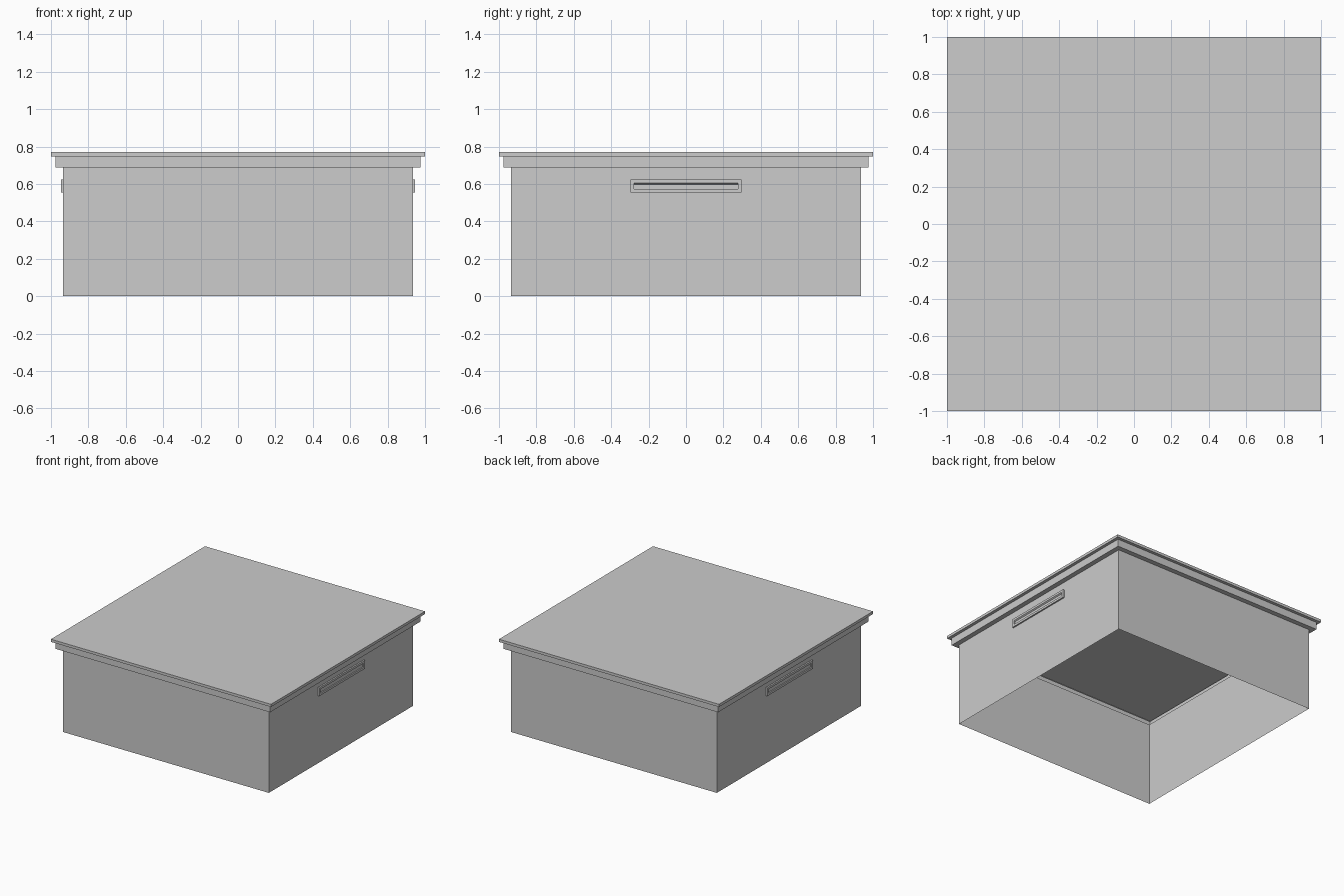
import bpy, bmesh

cube = bpy.data.objects.get("Cube")
if cube:
    bpy.data.objects.remove(cube, do_unlink=True)

grey = bpy.data.materials.new("light_grey")
grey.use_nodes = True
grey.diffuse_color = (0.604, 0.604, 0.604, 1)
grey.node_tree.nodes["Principled BSDF"].inputs["Base Color"].default_value = (0.604, 0.604, 0.604, 1)


def finish(name, bm):
    """Turn a bmesh into a named grey object."""
    mesh = bpy.data.meshes.new(name)
    bm.to_mesh(mesh)
    bm.free()
    mesh.materials.append(grey)
    obj = bpy.data.objects.new(name, mesh)
    bpy.context.collection.objects.link(obj)
    return obj


def square_shell(name, profile, capped=False):
    """Thin sheet through square rings given as (half width, height)."""
    bm = bmesh.new()
    rings = [[bm.verts.new((x * r, y * r, z)) for x, y in ((-1, -1), (1, -1), (1, 1), (-1, 1))]
             for r, z in profile]
    for low, high in zip(rings, rings[1:]):
        for i in range(4):
            j = (i + 1) % 4
            bm.faces.new((low[i], low[j], high[j], high[i]))
    if capped:
        bm.faces.new(rings[-1])
    finish(name, bm)


def box(lo, hi):
    """Axis-aligned box between two corners."""
    bm = bmesh.new()
    bmesh.ops.create_cube(bm, size=1)
    for v in bm.verts:
        v.co = [h if c > 0 else l for c, l, h in zip(v.co, lo, hi)]
    bm.normal_update()
    return bm


def face_towards(bm, axis, sign):
    return next(f for f in bm.faces if f.normal[axis] * sign > 0.9)


WALL, RIM, LID = 0.935, 0.975, 1.0
RIM_LOW, RIM_TOP, TOP = 0.688, 0.748, 0.77

# Thin-walled box, open below, with two outward steps up to the lid
square_shell("body_walls", [(WALL, 0), (WALL, RIM_LOW)])
square_shell("lid_rim", [(WALL, RIM_LOW), (RIM, RIM_LOW), (RIM, RIM_TOP)])
square_shell("lid_plate", [(RIM, RIM_TOP), (LID, RIM_TOP), (LID, TOP)], capped=True)

# Grooved grip on each side, the groove roof sloping outwards
for side, name in ((1, "left_grip"), (-1, "right_grip")):
    inner, outer = WALL * side, 0.947 * side
    bm = box((min(inner, outer), -0.297, 0.554), (max(inner, outer), 0.297, 0.623))
    front = face_towards(bm, 0, side)
    bmesh.ops.delete(bm, geom=[face_towards(bm, 0, -side)], context='FACES_ONLY')
    bmesh.ops.inset_region(bm, faces=[front], thickness=0.018, use_even_offset=True)
    floor = bmesh.ops.extrude_discrete_faces(bm, faces=[front])["faces"][0]
    middle = floor.calc_center_median().z
    for v in floor.verts:
        v.co.x -= 0.01 * side
        if v.co.z > middle:
            v.co.z -= 0.007
    finish(name, bm)
